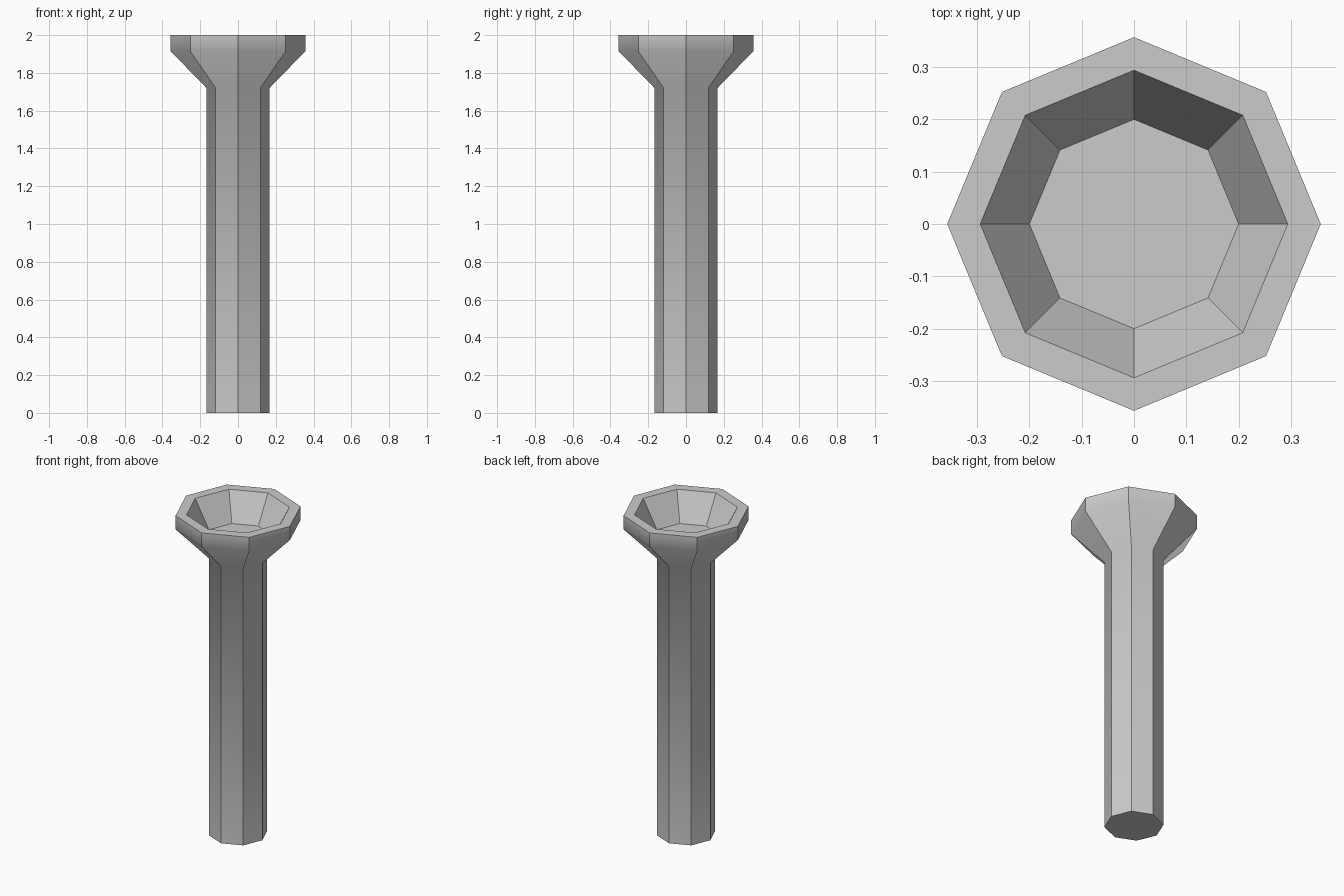
import bpy, bmesh
from math import cos, sin, tau

if "Cube" in bpy.data.objects:
    bpy.data.objects.remove(bpy.data.objects["Cube"])

SIDES = 8
# radius, height: shaft, flare, rim band, lip, sunken dish
PROFILE = [(0.167, 0), (0.167, 1.72), (0.357, 1.915), (0.357, 2.0), (0.294, 2.0), (0.2, 1.83)]
SOFT_RINGS = (1, 2)  # rings blended smoothly on the outside

bm = bmesh.new()
rings = [[bm.verts.new((r * cos(tau * i / SIDES), r * sin(tau * i / SIDES), z))
          for i in range(SIDES)] for r, z in PROFILE]

# Octagonal walls
for low, high in zip(rings, rings[1:]):
    for i in range(SIDES):
        j = (i + 1) % SIDES
        bm.faces.new((low[i], low[j], high[j], high[i]))

# Base and dish floor
bm.faces.new(rings[0][::-1])
bm.faces.new(rings[-1])

# Crisp edges everywhere except the soft rings
soft = [set(rings[k]) for k in SOFT_RINGS]
for f in bm.faces:
    f.smooth = True
for e in bm.edges:
    e.smooth = any(set(e.verts) <= ring for ring in soft)

mesh = bpy.data.meshes.new("flared_column")
bm.to_mesh(mesh)
bm.free()
column = bpy.data.objects.new("flared_column", mesh)
bpy.context.collection.objects.link(column)
